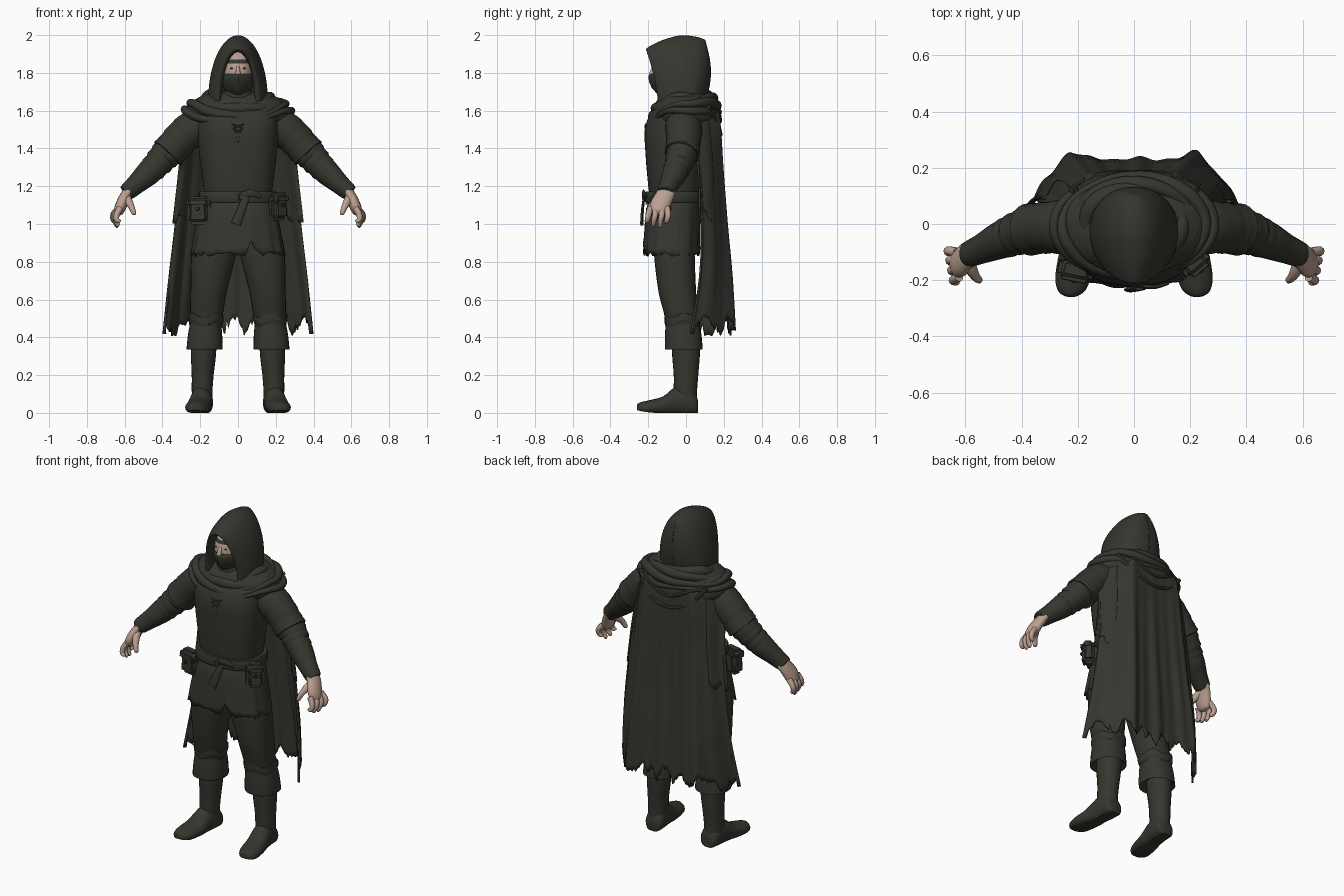
import bpy, bmesh, math, random
from mathutils import Vector as V

if "Cube" in bpy.data.objects:
    bpy.data.objects.remove(bpy.data.objects["Cube"])
random.seed(4)
pi = math.pi

def mat(name, r, g, b):
    m = bpy.data.materials.new(name)
    m.diffuse_color = (r, g, b, 1)
    m.use_nodes = True
    m.node_tree.nodes["Principled BSDF"].inputs["Base Color"].default_value = m.diffuse_color
    return m
CLOTH = mat("dark olive cloth", .036, .037, .028)
SKIN = mat("skin", .50, .35, .28)
DARK = mat("eye black", .015, .014, .012)

def make(name, bm, *mats):
    bmesh.ops.recalc_face_normals(bm, faces=bm.faces)
    me = bpy.data.meshes.new(name)
    bm.to_mesh(me); bm.free()
    for m in mats: me.materials.append(m)
    o = bpy.data.objects.new(name, me)
    bpy.context.collection.objects.link(o)
    return o

def skin(name, rings, m=CLOTH, cap=(1, 1), wrap=True, loop=False):
    """Join rows of points into a surface."""
    bm = bmesh.new()
    R = [[bm.verts.new(p) for p in r] for r in rings]
    n = len(R[0])
    for a, b in zip(R, R[1:] + (R[:1] if loop else [])):
        for i in range(n if wrap else n - 1):
            j = (i + 1) % n
            bm.faces.new((a[i], a[j], b[j], b[i]))
    if wrap and not loop:
        if cap[0]: bm.faces.new(R[0])
        if cap[1]: bm.faces.new(R[-1])
    return make(name, bm, m)

def refine(rows, k=4):
    """Smooth interpolation between the given rows of numbers."""
    out = []
    for i in range(len(rows) - 1):
        a, b, c, d = rows[max(i-1, 0)], rows[i], rows[i+1], rows[min(i+2, len(rows)-1)]
        for j in range(k):
            t = j / k
            out.append(tuple(.5*(2*q + (r-p)*t + (2*p-5*q+4*r-s)*t*t + (3*q-p-3*r+s)*t**3)
                             for p, q, r, s in zip(a, b, c, d)))
    return out + [tuple(rows[-1])]

def oval(z, cx, cy, rx, ry, n=32, p=2.3):
    f = lambda c: math.copysign(abs(c) ** (2 / p), c)
    return [V((cx + rx*f(math.cos(2*pi*i/n)), cy + ry*f(math.sin(2*pi*i/n)), z)) for i in range(n)]

def tube(name, rows, m=CLOTH, n=14, k=4, loop=False, flat=1, wrinkle=0):
    """Round tube along rows of (x, y, z, radius)."""
    rows = rows if loop else refine(rows, k)
    P = [V(r[:3]) for r in rows]
    rings = []
    for i, p in enumerate(P):
        t = (P[(i+1) % len(P)] - P[i-1]) if loop else P[min(i+1, len(P)-1)] - P[max(i-1, 0)]
        a = t.cross(V((0, 1, 0)) if not loop else V((0, 0, 1))).normalized()
        b = t.cross(a).normalized()
        r = rows[i][3] * (1 + wrinkle * math.sin(i * 2.1))
        rings.append([p + r*(a*math.cos(2*pi*j/n) + b*flat*math.sin(2*pi*j/n)) for j in range(n)])
    return skin(name, rings, m, loop=loop)

def box(name, c, size, rot=0, bevel=.015, taper=0):
    bm = bmesh.new()
    bmesh.ops.create_cube(bm, size=1)
    for v in bm.verts:
        k = 1 - taper * (v.co.z > 0)
        v.co = V((v.co.x*size[0]*k, v.co.y*size[1]*k, v.co.z*size[2]))
    bmesh.ops.bevel(bm, geom=bm.edges[:], offset=bevel, segments=3, affect='EDGES')
    o = make(name, bm, CLOTH)
    o.location, o.rotation_euler = c, (0, 0, rot)

# tunic with flared, torn skirt
rows = refine([(1.66, -.02, .11, .09), (1.6, -.04, .2, .14), (1.5, -.06, .213, .157), (1.35, -.06, .203, .153),
               (1.2, -.06, .184, .14), (1.14, -.062, .181, .132), (1.05, -.07, .208, .145), (.84, -.077, .248, .15)], 5)
rings = [oval(z, 0, cy, rx, ry, 64, 2.5) for z, cy, rx, ry in rows]
for ri, r in enumerate(rings):
    t = max(0, (1.12 - rows[ri][0]) / .28)
    for i, p in enumerate(r):
        w = 1 + .025 * t * math.sin(i * 1.4)
        p.x *= w
        p.y = -.07 + (p.y + .07) * w
        if t > .6: p.z += (t - .6) * (.09 * max(0, 1 - abs(p.x - .075)/.04) * (p.y < 0) * 2 + random.uniform(-.03, .03))
o = skin("tunic", rings, cap=(1, 0))
o.modifiers.new("thickness", 'SOLIDIFY').thickness = .01

# neck lacing
for i in range(4):
    z, w = 1.53 - i * .025, .034 - i * .008
    for s in (1, -1):
        tube("neck_lace", [(-s*w, -.214, z, .004), (s*w*.7, -.217, z - .022, .004)], n=6, k=1)

# belt, knot and tails
skin("belt", [oval(z, 0, -.062, .185 + d, .136 + d, 48, 2.5) for z, d in
              ((1.115, -.01), (1.115, .017), (1.125, .021), (1.162, .021), (1.172, .017), (1.172, -.01))])
box("belt_knot", (.02, -.219, 1.145), (.055, .03, .06))
tube("belt_tail", [(.045, -.22, 1.15, .018), (.02, -.23, 1.08, .022), (-.012, -.234, 1.0, .026)], flat=.35)
tube("belt_end", [(.02, -.22, 1.15, .016), (.07, -.225, 1.165, .018), (.12, -.212, 1.145, .012)], flat=.4)

# pouches with flaps
for x, y, z, r, w in ((-.205, -.155, 1.07, -.2, .132), (.208, -.13, 1.09, .7, .112)):
    d = V((math.sin(r), -math.cos(r), 0)) * .01
    box("pouch", (x, y, z), (w, .09, .145), r, .026, .12)
    box("pouch_flap", V((x, y, z + .045)) + d, (w + .004, .085, .062), r, .02, .12)
    box("pouch_button", V((x, y, z + .01)) + d * 4.9, (.02, .014, .02), r, .004)

for s in (1, -1):
    # trousers, rolled cuffs and boots
    skin("trouser_leg", [oval(z, s*cx, cy, rx, ry, 24) for z, cx, cy, rx, ry in refine(
        [(1.02, .11, -.06, .1, .11), (.85, .128, -.062, .118, .108), (.65, .155, -.047, .097, .1),
         (.54, .165, -.03, .088, .09), (.47, .17, -.02, .08, .085)])])
    cuff = refine([(.51, .168, -.02, .08, .085), (.515, .168, -.02, .092, .095), (.48, .17, -.018, .09, .094),
                   (.465, .172, -.018, .084, .09), (.42, .174, -.015, .09, .096), (.345, .177, -.012, .095, .1),
                   (.338, .178, -.01, .09, .095), (.36, .18, -.01, .06, .07)])
    skin("trouser_cuff", [[p + V((0, 0, .012*math.sin(i*.9 + s))) if k < 12 else p for i, p in
         enumerate(oval(c[0], s*c[1], *c[2:], 28))] for k, c in enumerate(cuff)])
    skin("boot_shaft", [oval(z, s*cx, cy, rx, ry, 24, 2) for z, cx, cy, rx, ry in refine(
        [(.4, .18, 0, .068, .076), (.3, .183, 0, .066, .073), (.2, .187, .0, .058, .065),
         (.12, .19, -.003, .055, .062), (.06, .19, 0, .053, .06)])])
    foot = []
    for y, cx, w, h in refine([(.064, .187, .03, .06), (.05, .187, .052, .1), (0, .19, .058, .14), (-.06, .197, .058, .135),
                               (-.12, .206, .064, .088), (-.19, .217, .063, .068), (-.235, .222, .05, .058),
                               (-.254, .224, .028, .05), (-.26, .224, .008, .04)], 3):
        up = .012 * max(0, (-.15 - y) / .1) ** 2
        foot.append([(s*(cx + w*math.cos(a)), y, max(up, h*.42 + h*.58*math.sin(a)))
                     for a in (2*pi*i/20 for i in range(20))])
    skin("boot_foot", foot)

    # arms: wide upper sleeve with torn edge, gathered lower sleeve, bracer
    A = lambda rows: [(s*x, y, z, r) for x, y, z, r in rows]
    tube("upper_sleeve", A([(.15, -.01, 1.53, .085), (.22, -.01, 1.515, .098), (.29, -.012, 1.465, .093), (.34, -.016, 1.41, .09),
                            (.372, -.02, 1.375, .092), (.37, -.02, 1.377, .08)]), n=24, wrinkle=.02)
    tube("lower_sleeve", A([(.33, -.015, 1.42, .08), (.39, -.025, 1.36, .08), (.43, -.04, 1.315, .073), (.47, -.055, 1.275, .067)]),
         n=20, wrinkle=.05)
    tube("bracer", A([(.45, -.05, 1.295, .068), (.48, -.06, 1.265, .066), (.54, -.088, 1.21, .053), (.588, -.108, 1.168, .045),
                      (.585, -.106, 1.17, .033)]), n=20)
    # hands
    tube("palm", A([(.575, -.1, 1.18, .028), (.598, -.115, 1.145, .029), (.618, -.137, 1.1, .031), (.632, -.142, 1.065, .026),
                    (.637, -.143, 1.05, .014)]), SKIN, n=16, flat=1.7)
    for i, (y, tip) in enumerate(((-.198, 1.01), (-.163, .99), (-.128, .985), (-.095, 1.005))):
        q = .006 * i
        tube("finger", A([(.622 + q*.5, y*.85 - .02, 1.085, .017), (.642 + q, y, 1.05, .016), (.642 + q, y - .006, 1.022, .014),
                          (.628 + q, y - .01, tip + .004, .011), (.624 + q, y - .01, tip, .004)]), SKIN, n=10, k=3)
    tube("thumb", A([(.592, -.13, 1.14, .024), (.577, -.165, 1.115, .021), (.562, -.19, 1.085, .016), (.55, -.2, 1.055, .012),
                     (.549, -.201, 1.048, .004)]), SKIN, n=10, k=3)
    # eyes
    bm = bmesh.new()
    bmesh.ops.create_uvsphere(bm, u_segments=10, v_segments=6, radius=.008)
    for v in bm.verts: v.co.y *= .4; v.co.z *= .5
    make("eye", bm, DARK).location = (s*.034, -.167, 1.825)

# head: bare skin with a headband; cloth mask over the lower face
def head_ring(z, g=0):
    k = math.sqrt(max(.02, 1 - ((z - 1.8) / .137) ** 2))
    return oval(z, 0, -.06, .082*k + g, .117*k + g, 32, 2.1)
o = skin("head", [head_ring(1.67 + .01*i) for i in range(27)], SKIN)
o.data.materials.append(CLOTH)
for f in o.data.polygons:
    if 1.85 < f.center.z < 1.87 or f.center.z < 1.78: f.material_index = 1
mask = [head_ring(z, g) for z, g in ((1.675, .008), (1.69, .01), (1.72, .012), (1.75, .012), (1.775, .01), (1.79, .006), (1.795, .001))]
for r in mask:
    for p in r:
        if p.y < -.1: p.y -= .014 * max(0, 1 - abs(p.x)/.04)
skin("mask", mask)
tube("nose", [(0, -.165, 1.84, .007), (0, -.176, 1.815, .011), (0, -.183, 1.79, .014)], SKIN, n=10)
skin("neck_wrap", [oval(z, 0, y, rx, ry, 24) for z, y, rx, ry in
                   ((1.55, -.03, .1, .12), (1.62, -.04, .095, .1), (1.69, -.05, .08, .09), (1.72, -.05, .07, .08))])

# hood: arches from the inner rim over the head to the pointed back
arches = [(-.13, 1.91, -.08, 1.65, .084), (-.19, 1.912, -.135, 1.65, .092), (-.212, 1.925, -.15, 1.65, .108),
          (-.185, 1.945, -.13, 1.65, .128), (-.12, 1.975, -.09, 1.65, .148), (-.03, 1.998, -.03, 1.65, .158),
          (.05, 1.992, .04, 1.65, .146), (.09, 1.98, .08, 1.65, .105), (.102, 1.973, .1, 1.65, .055), (.104, 1.965, .106, 1.65, .001)]
hood = []
for yt, zt, yb, zb, w in refine(arches, 4):
    row = []
    for i in range(37):
        a = pi * i / 36
        h = math.sin(a)
        back = .028 * math.sin(pi*h) * max(0, yb) / .11
        row.append((w*math.cos(a), yb + (yt - yb)*h**1.5 + back, zb + (zt - zb)*h))
    hood.append(row)
skin("hood", hood, wrap=False)

# shoulder mantle with draped folds, lower in front
skin("mantle", [oval(z, 0, cy, rx, ry, 40, 2.1) for z, cy, rx, ry in refine(
    [(1.7, .0, .12, .1), (1.675, 0, .2, .135), (1.63, 0, .26, .168), (1.57, .005, .285, .18), (1.52, .015, .25, .165)])])
for k, (rx, ry, cy, zs, zf, zb, r) in enumerate(((.17, .125, .0, 1.668, 1.625, 1.675, .026), (.215, .15, -.008, 1.655, 1.6, 1.66, .023),
                                  (.255, .17, -.006, 1.632, 1.572, 1.635, .022), (.283, .18, -.004, 1.598, 1.545, 1.6, .017))):
    loop = []
    for i in range(64):
        t = 2*pi*i/64
        c = math.cos(t)
        loop.append((rx*math.sin(t), cy - ry*c, zs + ((zf if c > 0 else zb) - zs)*c*c + .01*math.sin(2*t + k*1.9) + .004*math.sin(5*t + k),
                     r*(1 + .3*math.sin(2*t + k*1.3))))
    tube("cowl_fold", loop, n=10, loop=True)
for w, y, z in ((.2, .178, 1.54), (.225, .182, 1.47)):
    tube("back_swag", [(-w, .12, 1.62, .012), (-w*.6, .17, z + .045, .013), (0, y, z, .011), (w*.6, .17, z + .045, .013), (w, .12, 1.62, .012)], n=8, k=6)

# cloak: wide flat back turning forward at the sides, torn hem
def cloak(name, rows, u0, u1, n, tear, grow=0):
    rows = refine(rows, 5)
    top, low = rows[0][0], rows[-1][0]
    notes = [random.random() for _ in range(n//4 + 2)]
    cut = []
    for i in range(n + 1):
        f = i / 4 % 1
        c = notes[i//4]*(1 - f) + notes[i//4 + 1]*f
        cut.append(tear * (c + random.uniform(-.12, .12) + (.5 if random.random() < .06 else 0)))
    out = []
    for z, w, yb, ye in rows:
        r = []
        for i in range(n + 1):
            u = u0 + (u1 - u0)*i/n
            a = abs(u)
            t = (top - z) / (top - low)
            g = max(0, (a - .5)/.5) ** 1.25
            x = w * (1.18*a - .18*a**3) * math.copysign(1, u)
            fold = .005*math.sin(17*u + 1) + .004*math.sin(31*u) + .008*g*math.sin(26*a)
            bump = .028*math.exp(-((a - .5)/.1)**2)*t
            y = yb - .012*t + bump + (ye - yb)*g + fold*min(1, t*1.5)
            lift = cut[i] * (.15 if a > .93 else 1)
            r.append((x*(1 + grow), y, z + lift*max(0, t - .6)/.4))
        out.append(r)
    o = skin(name, out, wrap=False)
    o.modifiers.new("thickness", 'SOLIDIFY').thickness = .01
ROWS = [(1.66, .16, .12, .0), (1.6, .25, .17, .0), (1.5, .285, .183, .03), (1.3, .303, .192, .075),
        (1.0, .335, .21, .095), (.7, .37, .232, .085), (.41, .4, .245, .04)]
cloak("cloak", ROWS, -1, 1, 112, .11)
for s in (1, -1):
    cloak("cloak_side_layer", ROWS[:4] + [(1.0, .335, .205, .09)], s*.72, s*1.02, 14, .08, .025)

bpy.ops.object.select_all(action='SELECT')
bpy.context.view_layer.objects.active = bpy.data.objects["tunic"]
bpy.ops.object.shade_smooth_by_angle(angle=math.radians(40))
